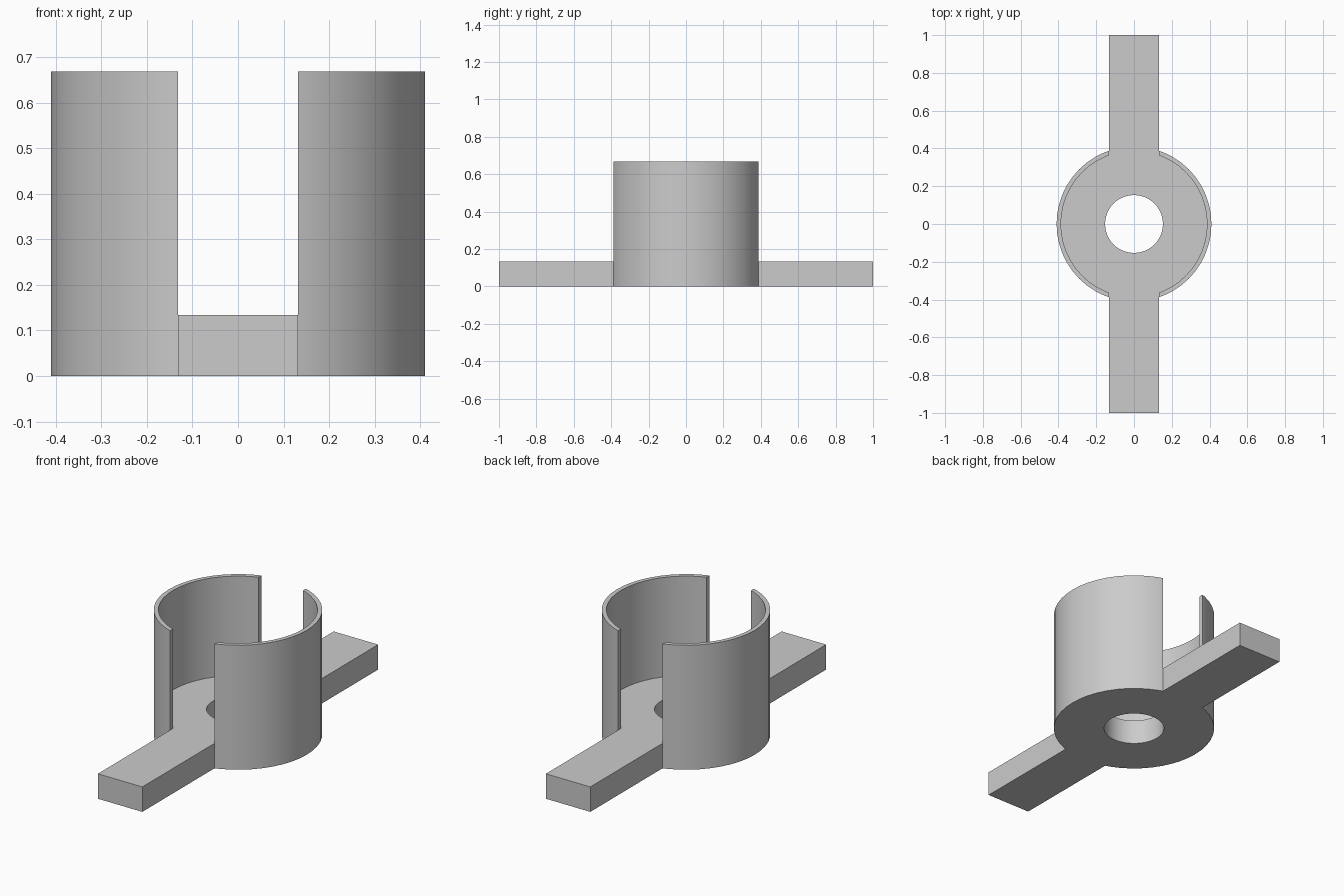
import bpy
import math

cube = bpy.data.objects.get("Cube")
if cube:
    bpy.data.objects.remove(cube, do_unlink=True)

OUTER, INNER, HOLE = 0.41, 0.387, 0.153
HALF_SLOT, FLOOR, TOP = 0.132, 0.134, 0.668
SEGMENTS = 48

grey = bpy.data.materials.new("light grey")
grey.use_nodes = True
grey.diffuse_color = (0.6, 0.6, 0.6, 1)
grey.node_tree.nodes["Principled BSDF"].inputs["Base Color"].default_value = grey.diffuse_color


def cylinder(name, radius, low, high):
    bpy.ops.mesh.primitive_cylinder_add(vertices=SEGMENTS, radius=radius, depth=high - low,
                                        location=(0, 0, (low + high) / 2))
    bpy.context.object.name = name
    return bpy.context.object


def box(name, half_x, half_y, low, high):
    bpy.ops.mesh.primitive_cube_add(size=2, location=(0, 0, (low + high) / 2))
    ob = bpy.context.object
    ob.name = name
    ob.scale = (half_x, half_y, (high - low) / 2)
    bpy.ops.object.transform_apply(location=False, rotation=False, scale=True)
    return ob


def combine(target, tool, operation):
    mod = target.modifiers.new(operation.lower(), 'BOOLEAN')
    mod.operation, mod.solver, mod.object = operation, 'EXACT', tool
    tool.hide_render = True
    bpy.ops.object.select_all(action='DESELECT')
    target.select_set(True)
    bpy.context.view_layer.objects.active = target
    bpy.ops.object.modifier_apply(modifier=mod.name)
    bpy.data.objects.remove(tool, do_unlink=True)


# Round cup, hollowed above its floor and split by a slot front to back
holder = cylinder("slotted_cup_with_arms", OUTER, 0, TOP)
combine(holder, cylinder("cup_hollow", INNER, FLOOR, TOP + 0.2), 'DIFFERENCE')
combine(holder, box("wall_slot", HALF_SLOT, 0.6, FLOOR, TOP + 0.2), 'DIFFERENCE')

# Flat arms to the front and back, flush with the cup floor
combine(holder, box("arms", HALF_SLOT, 1, 0, FLOOR), 'UNION')

# Centre hole through the floor
combine(holder, cylinder("centre_hole", HOLE, -0.2, FLOOR + 0.2), 'DIFFERENCE')

holder.data.materials.clear()
holder.data.materials.append(grey)
for face in holder.data.polygons:
    face.material_index = 0
bpy.ops.object.shade_smooth_by_angle(angle=math.radians(30))
